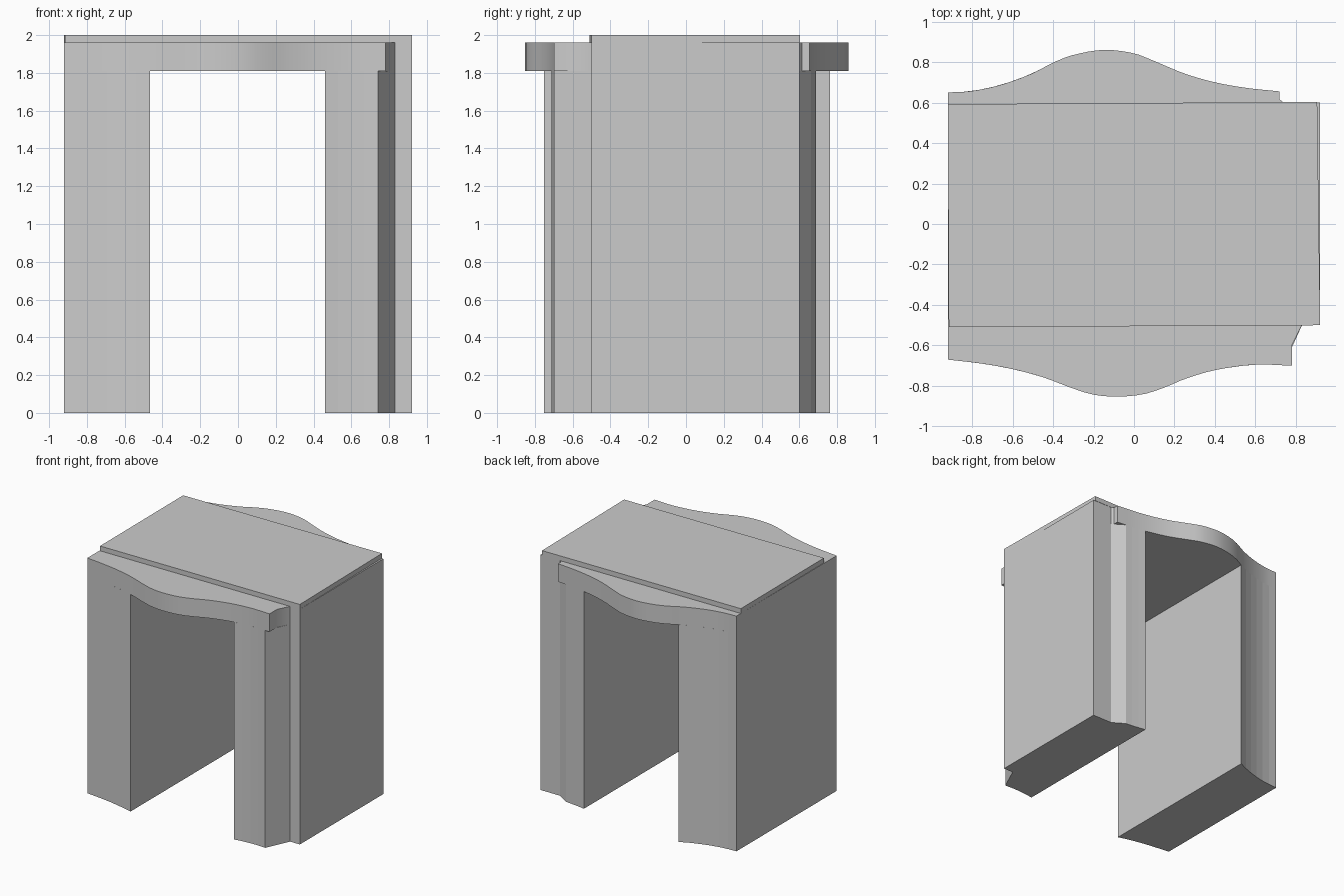
import bpy, bmesh

if "Cube" in bpy.data.objects:
    bpy.data.objects.remove(bpy.data.objects["Cube"])

# Wavy edges of the front and back, as (x, y) points seen from above
FRONT = [(-0.92, -0.67), (-0.75, -0.69), (-0.6, -0.717), (-0.45, -0.757), (-0.3, -0.813),
         (-0.2, -0.843), (-0.08, -0.853), (0.05, -0.84), (0.15, -0.808), (0.25, -0.766),
         (0.4, -0.722), (0.6, -0.695), (0.78, -0.70)]
BACK = [(-0.92, 0.65), (-0.8, 0.657), (-0.65, 0.69), (-0.5, 0.745), (-0.4, 0.797),
        (-0.3, 0.835), (-0.15, 0.86), (0.0, 0.843), (0.1, 0.805), (0.25, 0.743),
        (0.4, 0.70), (0.55, 0.673), (0.72, 0.655)]


def height(pts, x):
    """Smooth y(x) through the given points."""
    n = len(pts)

    def slope(i):
        a, b = pts[max(i - 1, 0)], pts[min(i + 1, n - 1)]
        return (b[1] - a[1]) / (b[0] - a[0])
    i = max(k for k in range(n - 1) if pts[k][0] <= x or k == 0)
    (xa, ya), (xb, yb) = pts[i], pts[i + 1]
    d = xb - xa
    t = (x - xa) / d
    return ((2*t**3 - 3*t**2 + 1) * ya + (t**3 - 2*t**2 + t) * d * slope(i)
            + (3*t**2 - 2*t**3) * yb + (t**3 - t**2) * d * slope(i + 1))


def wave(pts, x0, x1, steps):
    xs = [x0 + (x1 - x0) * k / steps for k in range(steps + 1)]
    return [(x, height(pts, x)) for x in xs]


def prism(name, outline, z0, z1, smooth=False):
    bm = bmesh.new()
    face = bm.faces.new([bm.verts.new((x, y, z0)) for x, y in outline])
    top = bmesh.ops.extrude_face_region(bm, geom=[face])["geom"]
    bmesh.ops.translate(bm, vec=(0, 0, z1 - z0),
                        verts=[v for v in top if isinstance(v, bmesh.types.BMVert)])
    bmesh.ops.recalc_face_normals(bm, faces=bm.faces)
    mesh = bpy.data.meshes.new(name)
    bm.to_mesh(mesh)
    bm.free()
    obj = bpy.data.objects.new(name, mesh)
    bpy.context.collection.objects.link(obj)
    if smooth:
        bpy.ops.object.select_all(action='DESELECT')
        obj.select_set(True)
        bpy.context.view_layer.objects.active = obj
        bpy.ops.object.shade_smooth_by_angle()
    return obj


# Left leg
prism("left_leg", wave(FRONT, -0.92, -0.465, 6) + wave(BACK, -0.465, -0.92, 6), 0, 1.81)

# Right leg, with its notched outer corners
prism("right_leg", wave(FRONT, 0.46, 0.74, 4)
      + [(0.83, -0.50), (0.92, -0.50), (0.92, 0.60), (0.74, 0.60)]
      + wave(BACK, 0.64, 0.46, 3), 0, 1.81)

# Wavy slab bridging the legs
prism("bridge_slab", wave(FRONT, -0.92, 0.78, 40)
      + [(0.78, -0.60), (0.83, -0.50), (0.92, -0.50), (0.92, 0.60), (0.74, 0.60), (0.72, 0.615)]
      + wave(BACK, 0.72, -0.92, 40), 1.81, 1.96, smooth=True)

# Thin, slightly skewed top plate
prism("top_plate", [(-0.915, -0.51), (0.92, -0.50), (0.905, 0.603), (-0.92, 0.592)], 1.96, 2.0)
